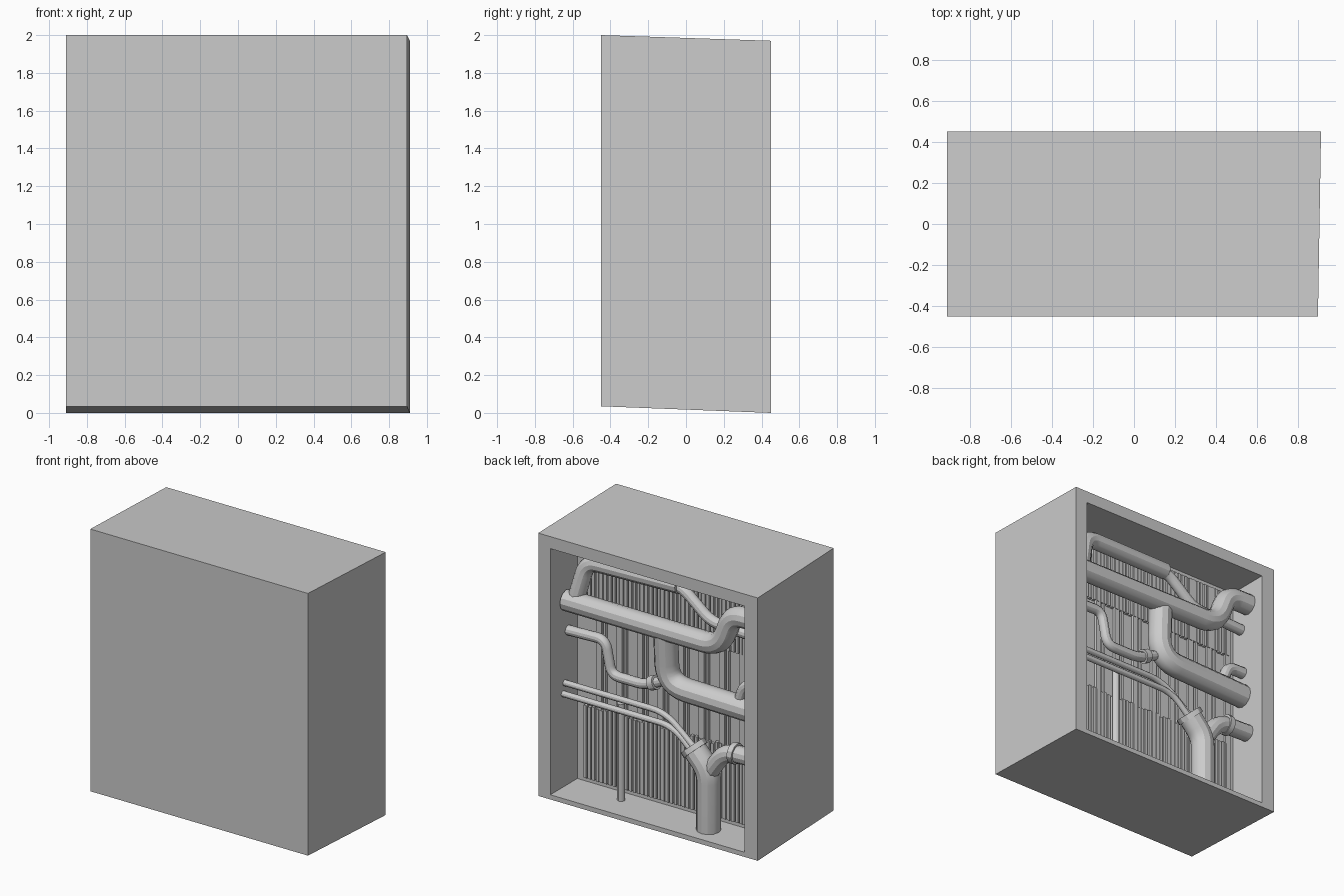
import bpy, bmesh, random
from mathutils import Vector

if "Cube" in bpy.data.objects:
    bpy.data.objects.remove(bpy.data.objects["Cube"])

random.seed(4)


def mesh_object(name, bm):
    bmesh.ops.recalc_face_normals(bm, faces=bm.faces)
    me = bpy.data.meshes.new(name)
    bm.to_mesh(me)
    bm.free()
    ob = bpy.data.objects.new(name, me)
    bpy.context.collection.objects.link(ob)
    return ob


def rounded(points, fillet):
    """Replace each inner corner of a path with a short arc."""
    pts = [Vector(p) for p in points]
    out = [pts[0]]
    for a, b, c in zip(pts, pts[1:], pts[2:]):
        d = min(fillet, (a - b).length * 0.48, (c - b).length * 0.48)
        s, e = b + (a - b).normalized() * d, b + (c - b).normalized() * d
        for i in range(7):
            t = i / 6
            out.append(s * (1 - t) ** 2 + b * 2 * t * (1 - t) + e * t * t)
    return out + [pts[-1]]


def pipe(name, points, radius, fillet=0.1):
    cu = bpy.data.curves.new(name, 'CURVE')
    cu.dimensions = '3D'
    cu.bevel_depth = radius
    cu.bevel_resolution = 4
    cu.use_fill_caps = True
    path = rounded(points, fillet)
    sp = cu.splines.new('POLY')
    sp.points.add(len(path) - 1)
    for p, co in zip(sp.points, path):
        p.co = (*co, 1)
    ob = bpy.data.objects.new(name, cu)
    bpy.context.collection.objects.link(ob)
    bpy.ops.object.select_all(action='DESELECT')
    ob.select_set(True)
    bpy.context.view_layer.objects.active = ob
    bpy.ops.object.convert(target='MESH')
    bpy.ops.object.shade_smooth_by_angle()


def collar(name, centre, direction, radius, width=0.04):
    c, d = Vector(centre), Vector(direction).normalized() * width / 2
    pipe(name, [c - d, c + d], radius)


# Housing: solid block with slightly skewed front, open recess at the back
def ring(bm, x0, x1, z0, z1, y):
    return [bm.verts.new(p) for p in
            ((x0, y, z0), (x1, y, z0), (x1, y, z1), (x0, y, z1))]


bm = bmesh.new()
rings = [ring(bm, -0.91, 0.895, 0.035, 2.0, -0.45),
         ring(bm, -0.91, 0.91, 0.0, 1.97, 0.45),
         ring(bm, -0.80, 0.81, 0.035, 1.88, 0.45),
         ring(bm, -0.80, 0.81, 0.035, 1.88, 0.13)]
for a, b in zip(rings, rings[1:]):
    for i in range(4):
        j = (i + 1) % 4
        bm.faces.new((a[i], a[j], b[j], b[i]))
bm.faces.new(rings[0])
bm.faces.new(rings[-1])
mesh_object("housing", bm)


# Ribbed bands and sparse long slats on the recess wall
def slats(name, start, pitch, width, z0, z1, depth, jitter):
    bm = bmesh.new()
    x = start
    while x > -0.75:
        top = z1 + random.uniform(-jitter, jitter)
        h = top - z0
        vs = bmesh.ops.create_cube(bm, size=1)["verts"]
        bmesh.ops.scale(bm, verts=vs, vec=(width, depth, h))
        bmesh.ops.translate(bm, verts=vs, vec=(x, 0.125 + depth / 2, z0 + h / 2))
        x -= pitch
    mesh_object(name, bm)


slats("lower_ribs", 0.73, 0.034, 0.022, 0.07, 0.62, 0.03, 0.012)
slats("upper_ribs", 0.73, 0.034, 0.022, 1.34, 1.84, 0.03, 0.0)
slats("long_slats_wide", 0.62, 0.17, 0.045, 0.07, 1.84, 0.025, 0.0)
slats("long_slats_thin", 0.57, 0.17, 0.018, 0.07, 1.84, 0.025, 0.0)

# Large upper main with its riser to the side wall
pipe("upper_main", [(0.79, .29, 1.44), (-0.50, .30, 1.44),
                    (-0.60, .30, 1.71), (-0.81, .30, 1.71)], 0.076, 0.13)
# Top line rising from the main, then dropping to a narrower line
pipe("top_line", [(0.72, .28, 1.45), (0.65, .24, 1.75), (-0.10, .22, 1.76)], 0.06)
pipe("top_line_narrow", [(0.10, .22, 1.76), (-0.12, .22, 1.755),
                         (-0.36, .22, 1.56), (-0.81, .22, 1.54)], 0.04, 0.08)
# Middle main dropping from the upper main
pipe("middle_main", [(-0.02, .27, 1.44), (-0.02, .25, 1.01),
                     (-0.81, .24, 0.99)], 0.085, 0.17)
pipe("middle_branch", [(-0.60, .24, 1.0), (-0.66, .24, 1.18),
                       (-0.81, .24, 1.18)], 0.042, 0.07)
# Small stepped feed with a collar
pipe("stepped_feed", [(0.81, .24, 1.19), (0.50, .24, 1.20), (0.45, .24, 0.95),
                      (0.17, .24, 0.95), (0.0, .24, 1.03)], 0.036, 0.07)
collar("feed_collar", (0.10, .24, 0.985), (-1, 0, 0.45), 0.052, 0.05)
# Twin thin lines and their drain post
pipe("thin_line_upper", [(0.81, .28, 0.81), (-0.03, .28, 0.81),
                         (-0.28, .29, 0.61)], 0.022, 0.12)
pipe("thin_line_lower", [(0.81, .30, 0.735), (-0.10, .30, 0.735),
                         (-0.27, .30, 0.58)], 0.022, 0.12)
pipe("drain_post", [(0.37, .24, 0.03), (0.37, .24, 0.76)], 0.028)
# Y-shaped drain trunk
pipe("drain_trunk", [(-0.39, .29, 0.03), (-0.39, .29, 0.48),
                     (-0.27, .29, 0.61)], 0.085, 0.08)
collar("trunk_collar", (-0.27, .29, 0.615), (1, 0, 1.1), 0.098)
pipe("drain_arm", [(-0.38, .29, 0.44), (-0.53, .29, 0.66),
                   (-0.81, .29, 0.67)], 0.062, 0.1)
collar("arm_collar", (-0.61, .29, 0.665), (1, 0, 0), 0.076)
